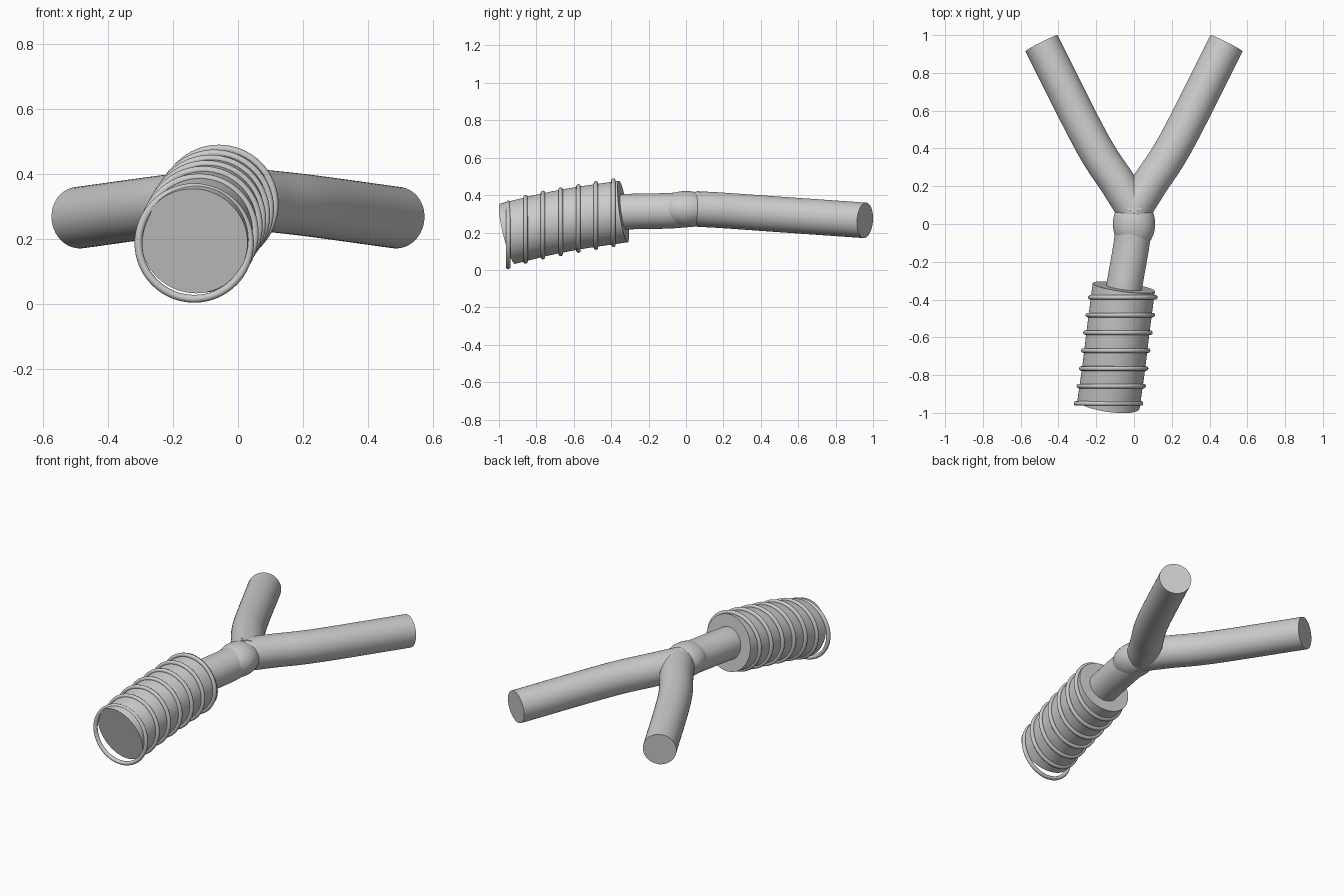
import bpy, bmesh, math
from mathutils import Vector, Matrix

if "Cube" in bpy.data.objects:
    bpy.data.objects.remove(bpy.data.objects["Cube"])


def catmull(pts, steps=6):
    """Smooth path through a few points."""
    p = [Vector(q) for q in pts]
    p = [2 * p[0] - p[1]] + p + [2 * p[-1] - p[-2]]
    out = []
    for i in range(1, len(p) - 2):
        a, b, c, d = p[i - 1:i + 3]
        for k in range(steps):
            t = k / steps
            out.append(0.5 * (2 * b + (c - a) * t + (2 * a - 5 * b + 4 * c - d) * t * t
                              + (3 * b - a - 3 * c + d) * t ** 3))
    return out + [p[-2]]


def finish(name, bm):
    bmesh.ops.recalc_face_normals(bm, faces=bm.faces)
    mesh = bpy.data.meshes.new(name)
    bm.to_mesh(mesh)
    bm.free()
    obj = bpy.data.objects.new(name, mesh)
    bpy.context.collection.objects.link(obj)
    smooth(obj)
    return obj


def smooth(obj):
    bpy.ops.object.select_all(action='DESELECT')
    obj.select_set(True)
    bpy.context.view_layer.objects.active = obj
    bpy.ops.object.shade_smooth_by_angle(angle=math.radians(40))


def tube(name, pts, radius, sides=48):
    """Round bar with flat ends square to the path."""
    path = catmull(pts)
    bm = bmesh.new()
    rings = []
    for i, c in enumerate(path):
        t = (path[min(i + 1, len(path) - 1)] - path[max(i - 1, 0)]).normalized()
        u = t.cross(Vector((0, 0, 1))).normalized()
        v = u.cross(t)
        rings.append([bm.verts.new(c + radius * (math.cos(a) * u + math.sin(a) * v))
                      for a in (2 * math.pi * k / sides for k in range(sides))])
    for r, s in zip(rings, rings[1:]):
        for k in range(sides):
            n = (k + 1) % sides
            bm.faces.new((r[k], r[n], s[n], s[k]))
    bm.faces.new(rings[0])
    bm.faces.new(rings[-1])
    return finish(name, bm)


# Forked prongs
for side, label in ((-1, "left"), (1, "right")):
    tube(label + "_prong", [(side * x, y, z) for x, y, z in (
        (-0.012, 0.06, 0.326), (0.085, 0.215, 0.317),
        (0.228, 0.44, 0.301), (0.49, 0.957, 0.265))], 0.095)

# Swollen joint where the prongs meet the stem
bm = bmesh.new()
bmesh.ops.create_uvsphere(bm, u_segments=40, v_segments=24, radius=1,
                          matrix=Matrix.Translation((0, 0, 0.325))
                          @ Matrix.Diagonal((0.112, 0.14, 0.097, 1)))
finish("fork_joint", bm)

# Stem running into the grip
tube("stem", [(0, 0.03, 0.325), (-0.012, -0.1, 0.316), (-0.05, -0.32, 0.311),
              (-0.07, -0.45, 0.297)], 0.095)

# Thick handle grip
tube("grip", [(-0.135, -0.955, 0.193), (-0.108, -0.765, 0.24),
              (-0.085, -0.575, 0.277), (-0.054, -0.335, 0.312)], 0.166, 64)

# Cord rings bound around the grip
ring_centres = [(-0.135, -0.95, 0.187), (-0.12, -0.858, 0.217), (-0.108, -0.765, 0.24),
                (-0.097, -0.67, 0.258), (-0.085, -0.575, 0.275), (-0.073, -0.482, 0.291),
                (-0.059, -0.388, 0.306)]
for i, centre in enumerate(ring_centres):
    bpy.ops.mesh.primitive_torus_add(location=centre, rotation=(math.pi / 2, 0, 0),
                                     major_radius=0.172, minor_radius=0.012,
                                     major_segments=64, minor_segments=12)
    ring = bpy.context.object
    ring.name = f"grip_ring_{i + 1}"
    smooth(ring)
